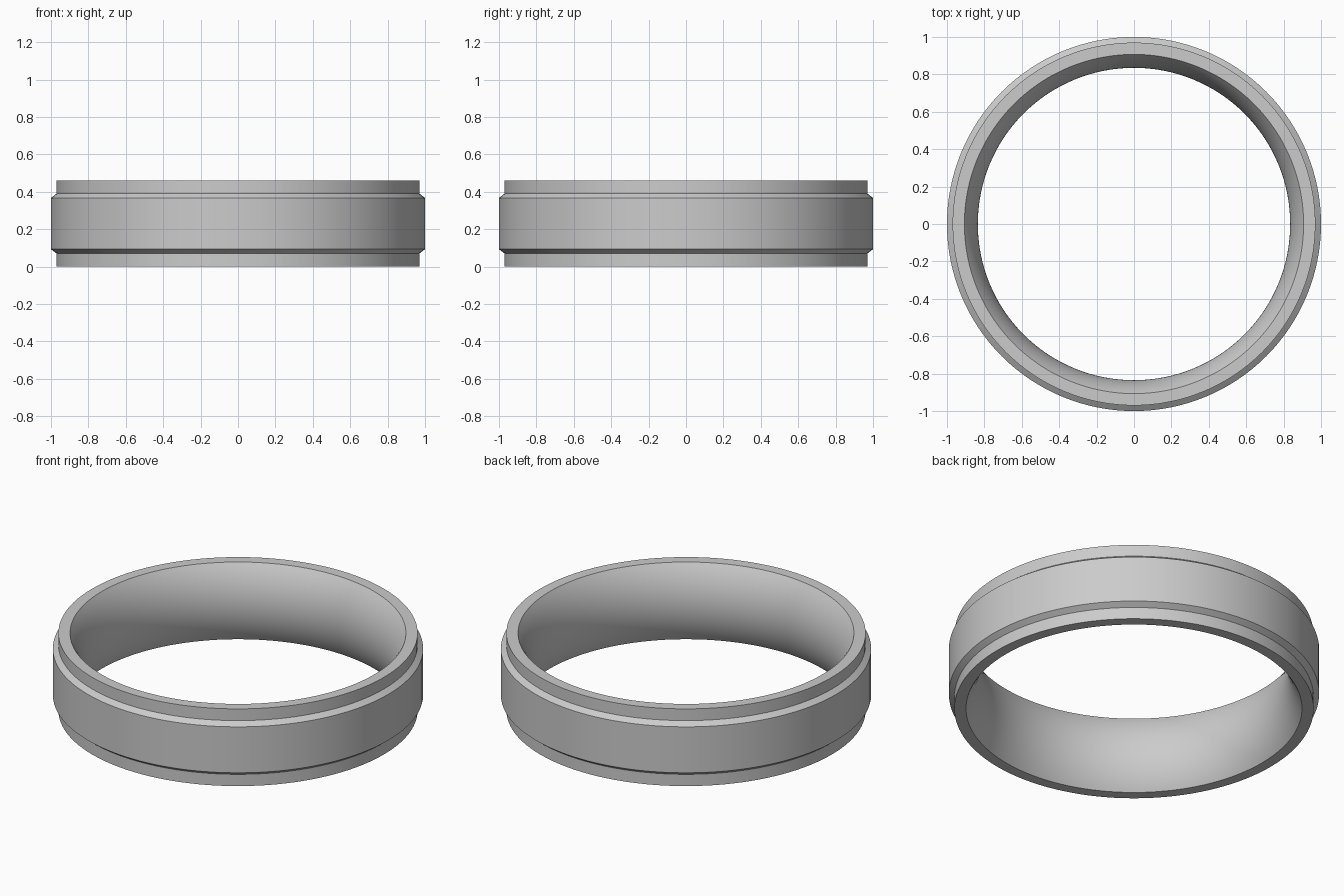
import bpy, bmesh, math

cube = bpy.data.objects.get("Cube")
if cube:
    bpy.data.objects.remove(cube, do_unlink=True)

HEIGHT = 0.46
SEGMENTS = 128
ARC_STEPS = 24

# Plain grey metal
metal = bpy.data.materials.new("grey_metal")
metal.use_nodes = True
colour = (0.6, 0.6, 0.6, 1)
metal.diffuse_color = colour
metal.node_tree.nodes["Principled BSDF"].inputs["Base Color"].default_value = colour

# Outer profile: stepped edges and a raised, chamfered centre
profile = [(0.97, 0), (0.97, 0.07), (1, 0.093),
           (1, HEIGHT - 0.093), (0.97, HEIGHT - 0.07), (0.97, HEIGHT)]

# Inner profile: a circular arc bulging towards the centre
rim, waist, half = 0.907, 0.835, HEIGHT / 2
sag = rim - waist
radius = (half ** 2 + sag ** 2) / (2 * sag)
sweep = math.asin(half / radius)
for i in range(ARC_STEPS + 1):
    a = sweep * (1 - 2 * i / ARC_STEPS)
    profile.append((waist + radius * (1 - math.cos(a)), half + radius * math.sin(a)))

# Revolve the closed profile
bm = bmesh.new()
loops = []
for s in range(SEGMENTS):
    t = math.tau * s / SEGMENTS
    loops.append([bm.verts.new((r * math.cos(t), r * math.sin(t), z)) for r, z in profile])
for s in range(SEGMENTS):
    here, there = loops[s], loops[(s + 1) % SEGMENTS]
    for i in range(len(profile)):
        j = (i + 1) % len(profile)
        bm.faces.new((here[i], there[i], there[j], here[j]))
bmesh.ops.recalc_face_normals(bm, faces=bm.faces)

mesh = bpy.data.meshes.new("ring_band")
bm.to_mesh(mesh)
bm.free()
mesh.materials.append(metal)
band = bpy.data.objects.new("ring_band", mesh)
bpy.context.collection.objects.link(band)

# Smooth around the band, crisp at the steps
bpy.ops.object.select_all(action="DESELECT")
band.select_set(True)
bpy.context.view_layer.objects.active = band
bpy.ops.object.shade_smooth_by_angle(angle=math.radians(25))
